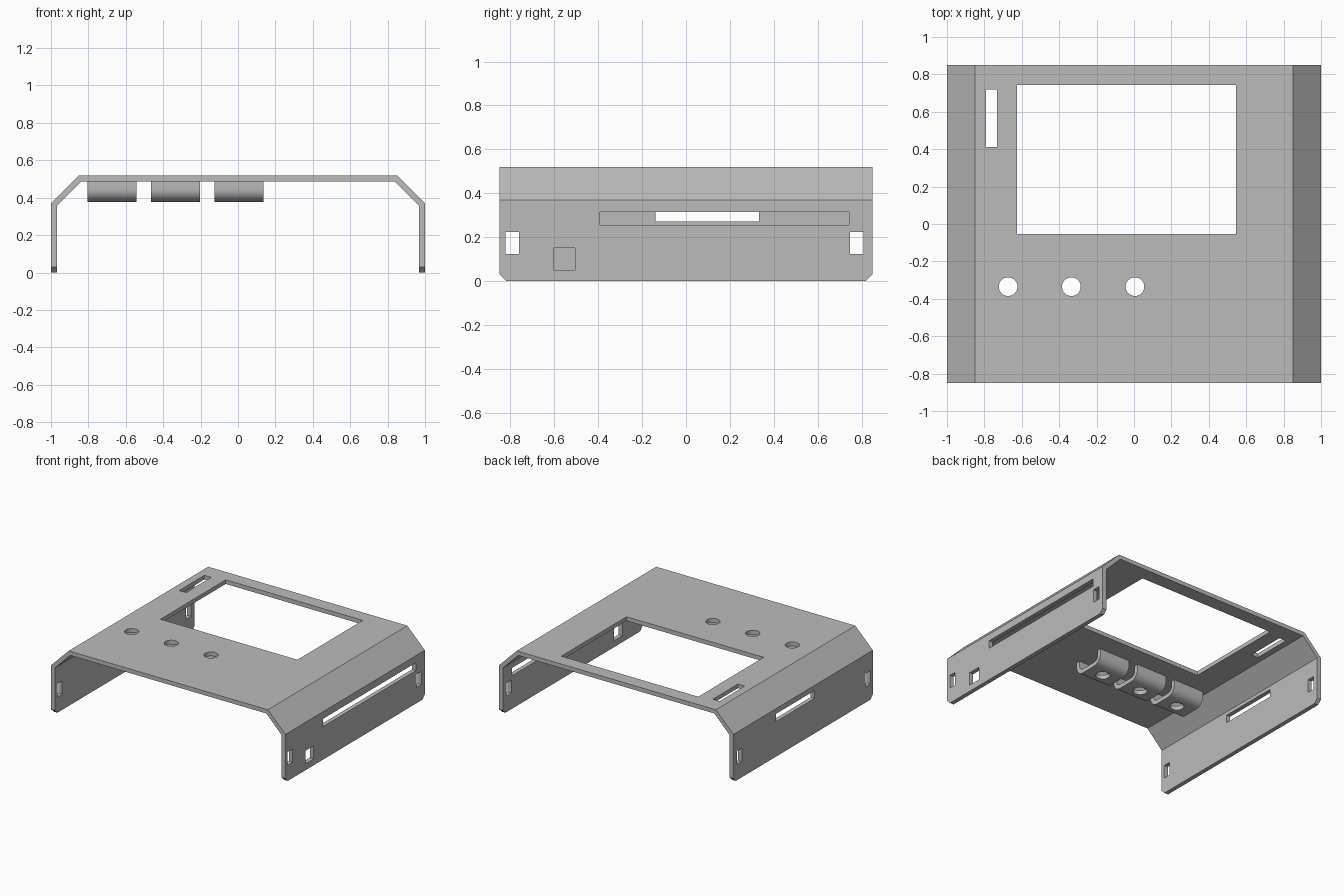
import bpy, bmesh
from math import pi, sin, cos
from mathutils import Matrix, Vector

if "Cube" in bpy.data.objects:
    bpy.data.objects.remove(bpy.data.objects["Cube"])

grey = bpy.data.materials.new("matte grey")
grey.use_nodes = True
colour = (0.5, 0.5, 0.5, 1)
grey.diffuse_color = colour
grey.node_tree.nodes["Principled BSDF"].inputs["Base Color"].default_value = colour


def make_object(name, bm):
    bmesh.ops.recalc_face_normals(bm, faces=bm.faces)
    mesh = bpy.data.meshes.new(name)
    bm.to_mesh(mesh)
    bm.free()
    mesh.materials.append(grey)
    obj = bpy.data.objects.new(name, mesh)
    bpy.context.collection.objects.link(obj)
    return obj


def extrude_outline(name, points, offset):
    bm = bmesh.new()
    face = bm.faces.new([bm.verts.new(p) for p in points])
    new = bmesh.ops.extrude_face_region(bm, geom=[face], use_keep_orig=True)["geom"]
    bmesh.ops.translate(bm, vec=offset,
                        verts=[v for v in new if isinstance(v, bmesh.types.BMVert)])
    return make_object(name, bm)


def add_box(bm, x, y, z, turn=0):
    spans = (x, y, z)
    centre = Vector([(a + b) / 2 for a, b in spans])
    size = Vector([b - a for a, b in spans])
    bmesh.ops.create_cube(bm, size=1, matrix=Matrix.Translation(centre)
                          @ Matrix.Rotation(turn, 4, 'X') @ Matrix.Diagonal(size).to_4x4())


def cut(obj, cutter):
    mod = obj.modifiers.new("openings", 'BOOLEAN')
    mod.operation = 'DIFFERENCE'
    mod.solver = 'EXACT'
    mod.object = cutter
    bpy.ops.object.select_all(action='DESELECT')
    obj.select_set(True)
    bpy.context.view_layer.objects.active = obj
    bpy.ops.object.modifier_apply(modifier=mod.name)
    bpy.ops.object.shade_smooth_by_angle(angle=pi / 6)


# Bent sheet cover: outer outline, then inner outline back again
outer = [(1, 0), (1, 0.37), (0.85, 0.52)]
inner = [(0.967, 0), (0.967, 0.357), (0.837, 0.488)]
outline = (outer + [(-x, z) for x, z in reversed(outer)]
           + [(-x, z) for x, z in inner] + list(reversed(inner)))
cover = extrude_outline("cover", [(x, -0.85, z) for x, z in outline], (0, 1.7, 0))

# Button holes pass through the cover and the straps below
button_x = (-0.673, -0.335, 0.005)
button_y = -0.335
holes = bmesh.new()
for x in button_x:
    bmesh.ops.create_cone(holes, cap_ends=True, segments=32, radius1=0.05, radius2=0.05,
                          depth=0.4, matrix=Matrix.Translation((x, button_y, 0.45)))
hole_cutter = make_object("hole_cutter", holes)

# Screen window, wall slots and clipped wall corners
slots = bmesh.new()
left, right = (0.9, 1.1), (-1.1, -0.9)
add_box(slots, (-0.625, 0.545), (-0.053, 0.743), (0.4, 0.6))
add_box(slots, (-0.79, -0.732), (0.412, 0.718), (0.4, 0.6))
add_box(slots, left, (-0.392, 0.742), (0.255, 0.315))
add_box(slots, left, (-0.605, -0.505), (0.05, 0.15))
add_box(slots, right, (-0.14, 0.332), (0.27, 0.33))
for wall in (left, right):
    for y in (-0.792, 0.778):
        add_box(slots, wall, (y - 0.03, y + 0.03), (0.122, 0.224))
    for y in (-0.85, 0.85):
        add_box(slots, wall, (y - 0.021, y + 0.021), (-0.021, 0.021), pi / 4)
slot_cutter = make_object("slot_cutter", slots)
cut(cover, slot_cutter)
cut(cover, hole_cutter)


# U-shaped straps with rounded bends under the button holes
def u_bend(half, bottom, radius, top=0.495, steps=10):
    points = [(button_y - half, top)]
    for side in (-1, 1):
        for i in range(steps + 1):
            a = pi / 2 * (i / steps + (2 if side < 0 else 3))
            points.append((button_y + side * (half - radius) + radius * cos(a),
                           bottom + radius + radius * sin(a)))
    return points + [(button_y + half, top)]


for x, label in zip(button_x, ("right", "middle", "left")):
    ring = u_bend(0.13, 0.378, 0.07) + list(reversed(u_bend(0.098, 0.41, 0.038)))
    strap = extrude_outline(label + "_button_strap",
                            [(x - 0.131, y, z) for y, z in ring], (0.262, 0, 0))
    cut(strap, hole_cutter)

for cutter in (slot_cutter, hole_cutter):
    bpy.data.objects.remove(cutter)
